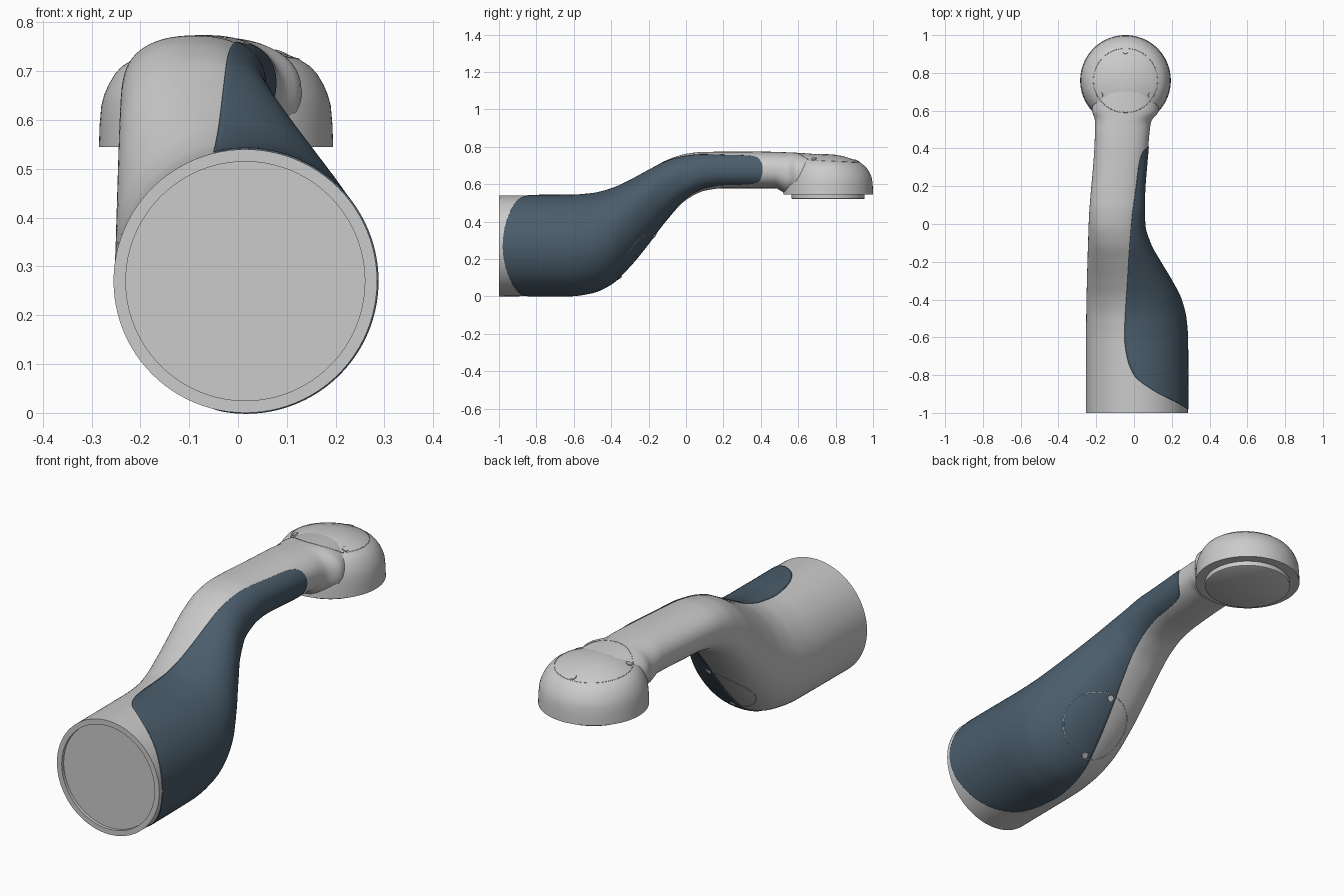
import bpy, bmesh, math
from mathutils import Vector
from mathutils.bvhtree import BVHTree

if "Cube" in bpy.data.objects:
    bpy.data.objects.remove(bpy.data.objects["Cube"])

SEG = 96

def curve(keys, y):
    """Monotone cubic through (y, value) keys."""
    if y <= keys[0][0]:
        return keys[0][1]
    if y >= keys[-1][0]:
        return keys[-1][1]
    d = [(b[1] - a[1]) / (b[0] - a[0]) for a, b in zip(keys, keys[1:])]
    m = [d[0]] + [2 * a * b / (a + b) if a * b > 0 else 0 for a, b in zip(d, d[1:])] + [d[-1]]
    for i in range(len(d)):
        (y0, v0), (y1, v1) = keys[i], keys[i + 1]
        if y <= y1:
            h = y1 - y0
            t = (y - y0) / h
            return (v0 * (1 + 2 * t) * (1 - t) ** 2 + v1 * t * t * (3 - 2 * t)
                    + h * m[i] * t * (1 - t) ** 2 + h * m[i + 1] * t * t * (t - 1))

# Outline of the arm along y: left, right, bottom, top, roundness, panel edge
LEFT = [(-1, -.255), (-.6, -.254), (0, -.24), (.5, -.207), (.55, -.207), (.6, -.222), (.7, -.2), (.8, -.15)]
RIGHT = [(-1, .285), (-.62, .284), (-.5, .275), (-.4, .25), (-.3, .2), (-.2, .14), (-.1, .085),
         (0, .057), (.1, .055), (.4, .075), (.54, .09), (.6, .13), (.7, .11), (.8, .06)]
BOTTOM = [(-1, 0), (-.62, .003), (-.5, .02), (-.4, .065), (-.3, .16), (-.2, .28), (-.1, .41),
          (0, .515), (.1, .565), (.2, .578), (.48, .578), (.51, .562), (.54, .548), (.8, .55)]
TOP = [(-1, .54), (-.62, .541), (-.5, .55), (-.4, .575), (-.3, .62), (-.2, .675), (-.1, .73),
       (0, .762), (.1, .773), (.4, .774), (.55, .77), (.7, .76), (.8, .742)]
ROUND = [(-1, 2), (-.5, 2), (0, 2.3), (.8, 2.3)]
EDGE = [(-.98, .285), (-.95, .235), (-.88, .1), (-.8, 0), (-.7, -.038), (-.6, -.05), (-.3, -.035),
        (0, -.015), (.2, .01), (.33, .028), (.38, .045), (.41, .076)]

def section(y):
    l, r, b, t = (curve(k, y) for k in (LEFT, RIGHT, BOTTOM, TOP))
    return (l + r) / 2, (r - l) / 2, (b + t) / 2, (t - b) / 2, curve(ROUND, y)

def point(y, a, grow=0.0, scale=1.0, y_out=None):
    cx, hx, cz, hz, n = section(y)
    c, s = math.cos(a), math.sin(a)
    x = cx + math.copysign(abs(c) ** (2 / n), c) * (hx + grow) * scale
    z = cz + math.copysign(abs(s) ** (2 / n), s) * (hz + grow) * scale
    return (x, y if y_out is None else y_out, z)

def make(name, verts, faces):
    me = bpy.data.meshes.new(name)
    me.from_pydata(verts, [], faces)
    bm = bmesh.new()
    bm.from_mesh(me)
    bmesh.ops.remove_doubles(bm, verts=bm.verts, dist=1e-5)
    bm.to_mesh(me)
    bm.free()
    ob = bpy.data.objects.new(name, me)
    bpy.context.collection.objects.link(ob)
    bpy.ops.object.select_all(action='DESELECT')
    ob.select_set(True)
    bpy.context.view_layer.objects.active = ob
    bpy.ops.object.shade_smooth_by_angle(angle=math.radians(35))
    return ob

def grid(name, rows, closed, caps=False):
    n = len(rows[0])
    faces = []
    for i in range(len(rows) - 1):
        for j in range(n if closed else n - 1):
            k = (j + 1) % n
            faces.append((i * n + j, (i + 1) * n + j, (i + 1) * n + k, i * n + k))
    if caps:
        faces.append(tuple(range(n)))
        faces.append(tuple(range(len(rows) * n - 1, (len(rows) - 1) * n - 1, -1)))
    return make(name, [p for r in rows for p in r], faces)

# Arm body with a shallow recess in its rear end
angles = [2 * math.pi * j / SEG for j in range(SEG)]
rows = [[point(-1, a, scale=.907, y_out=-.985) for a in angles],
        [point(-1, a, scale=.907) for a in angles]]
rows += [[point(-1 + 1.8 * i / 120, a) for a in angles] for i in range(121)]
body = grid("arm_body", rows, True, caps=True)

# Dark grip panel wrapped over the right side
rows = []
for i in range(111):
    y = -.285 - .695 * math.cos(math.pi * i / 110)
    cx, hx, cz, hz, n = section(y)
    u = max(-1, min(1, (curve(EDGE, y) - cx) / hx))
    a = math.acos(math.copysign(abs(u) ** (n / 2), u))
    a = max(a, .002)
    rows.append([point(y, a * (j / 32 - 1), grow=.003) for j in range(65)])
panel = grid("grip_panel", rows, False)
mat = bpy.data.materials.new("dark_slate")
mat.diffuse_color = (.07, .11, .15, 1)
mat.use_nodes = True
mat.node_tree.nodes["Principled BSDF"].inputs["Base Color"].default_value = mat.diffuse_color
panel.data.materials.append(mat)
sol = panel.modifiers.new("thickness", 'SOLIDIFY')
sol.thickness, sol.offset = .006, -1

# Round head, its top leaning slightly forward
HEAD = Vector((-.045, .76, 0))
profile = [(.0005, .545), (.24, .545), (.2385, .59), (.235, .63), (.229, .652), (.22, .673), (.208, .693),
           (.194, .709), (.172, .723), (.14, .737), (.08, .754), (.04, .759), (.0005, .76)]

def spin(name, prof, lean=0.0):
    rows = []
    for r, z in prof:
        k = lean * max(0, min(1, (z - .6) / .1))
        rows.append([(HEAD.x + r * math.cos(a), HEAD.y + r * math.sin(a), z - k * r * math.sin(a))
                     for a in reversed(angles)])
    return grid(name, rows, True, caps=True)

head = spin("head_housing", profile, .05)

# Round plate under the head
spin("head_bottom_plate", [(.19, .52), (.195, .523), (.195, .55)])

# Surface lookup used to lay seams and screws on the shell
verts, polys = [], []
for ob in (body, panel, head):
    off = len(verts)
    verts += [v.co.copy() for v in ob.data.vertices]
    polys += [[off + v for v in p.vertices] for p in ob.data.polygons]
tree = BVHTree.FromPolygons(verts, polys)

def cover(name, centre, normal, radius, screw_angles):
    """Hairline round cover seam with small screws just inside it."""
    normal = Vector(normal).normalized()
    u = Vector((1, 0, 0))
    v = normal.cross(u).normalized()

    def drop(r, a):
        p = Vector(centre) + (u * math.cos(a) + v * math.sin(a)) * r
        return tree.ray_cast(p + normal * .3, -normal)

    hits = [drop(radius, a)[0] for a in angles]
    hits = [h for h in hits if h]
    cu = bpy.data.curves.new(name + "_seam", 'CURVE')
    cu.dimensions, cu.bevel_depth, cu.bevel_resolution = '3D', .0015, 1
    sp = cu.splines.new('POLY')
    sp.points.add(len(hits) - 1)
    for pt, h in zip(sp.points, hits):
        pt.co = (*h, 1)
    sp.use_cyclic_u = True
    bpy.context.collection.objects.link(bpy.data.objects.new(name + "_seam", cu))
    for i, deg in enumerate(screw_angles):
        loc, nor, _, _ = drop(radius * .9, math.radians(deg))
        if loc:
            bpy.ops.mesh.primitive_cylinder_add(vertices=20, radius=.014, depth=.008, location=loc,
                                                rotation=nor.to_track_quat('Z', 'Y').to_euler())
            bpy.context.object.name = f"{name}_screw_{i + 1}"

cover("top_cover", (HEAD.x, HEAD.y, .76), (0, 0, 1), .17, (90, 210, 330))
cover("under_cover", (0, -.26, .21), (0, .75, -.66), .16, (90, 270))
